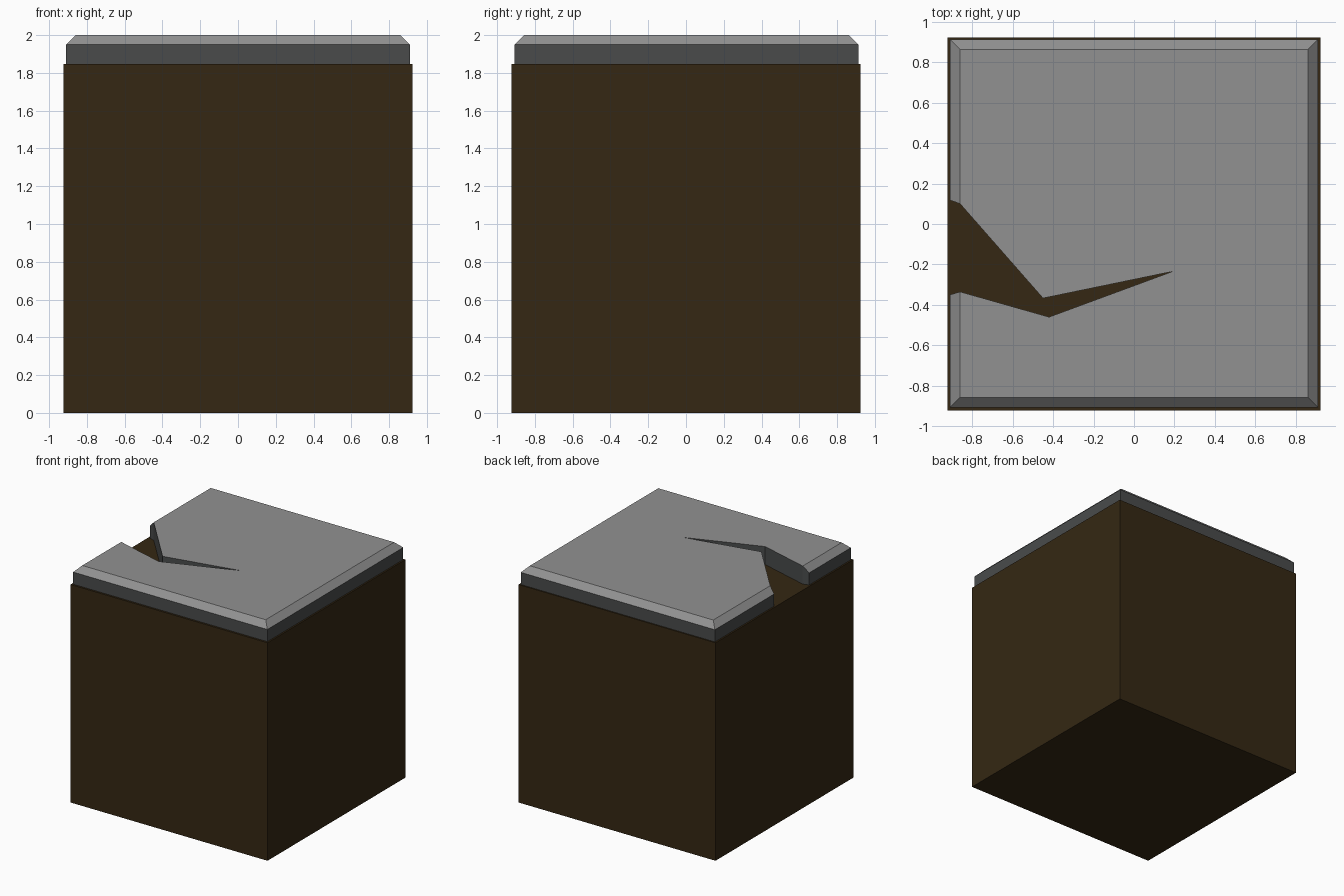
import bpy, bmesh

if "Cube" in bpy.data.objects:
    bpy.data.objects.remove(bpy.data.objects["Cube"])


def material(name, rgb):
    m = bpy.data.materials.new(name)
    m.diffuse_color = (*rgb, 1)
    m.use_nodes = True
    m.node_tree.nodes["Principled BSDF"].inputs["Base Color"].default_value = m.diffuse_color
    return m


def make_object(name, bm, mats):
    bmesh.ops.recalc_face_normals(bm, faces=bm.faces)
    mesh = bpy.data.meshes.new(name)
    bm.to_mesh(mesh)
    bm.free()
    for m in mats:
        mesh.materials.append(m)
    obj = bpy.data.objects.new(name, mesh)
    bpy.context.collection.objects.link(obj)
    return obj


brown = material("dark_brown", (0.035, 0.0205, 0.0065))
light = material("light_grey", (0.285, 0.285, 0.285))
dark = material("dark_grey", (0.067, 0.071, 0.071))

# Block body: plain cube
BODY, TOP = 0.9235, 1.847
bm = bmesh.new()
bmesh.ops.create_cube(bm, size=1)
for v in bm.verts:
    v.co = (v.co.x * 2 * BODY, v.co.y * 2 * BODY, (v.co.z + 0.5) * TOP)
make_object("block_body", bm, [brown])

# Cracked slab: chamfered plate with a jagged crack open on the left side
RIM, INNER = 0.91, 0.86
OFFSET_Y = 0.003
inside = [(-INNER, 0.10), (-0.45, -0.367), (0.19, -0.235),
          (-0.42, -0.46), (-INNER, -0.335)]


def outline(half, upper_y, lower_y):
    o = OFFSET_Y
    return ([(-half, -half + o), (half, -half + o), (half, half + o), (-half, half + o),
             (-half, upper_y)] + inside + [(-half, lower_y)])


low = outline(RIM, 0.118, -0.35)
high = outline(INNER, inside[0][1], inside[-1][1])
bm = bmesh.new()
rings = [[bm.verts.new((x, y, z)) for x, y in pts]
         for pts, z in ((low, TOP), (low, 1.95), (high, 2.0))]
n = len(low)
for a, b in zip(rings, rings[1:]):
    for i in range(n):
        j = (i + 1) % n
        bm.faces.new((a[i], a[j], b[j], b[i]))
bm.faces.new(rings[0][::-1])
# The top outline has no separate rim points at the crack mouth
bm.faces.new(rings[2][:4] + rings[2][5:10])
bmesh.ops.remove_doubles(bm, verts=bm.verts, dist=0.0005)
bmesh.ops.recalc_face_normals(bm, faces=bm.faces)
# Top and chamfers are light, upright walls are dark
for f in bm.faces:
    f.material_index = 0 if f.normal.z > 0.3 else 1
make_object("cracked_slab", bm, [light, dark])
